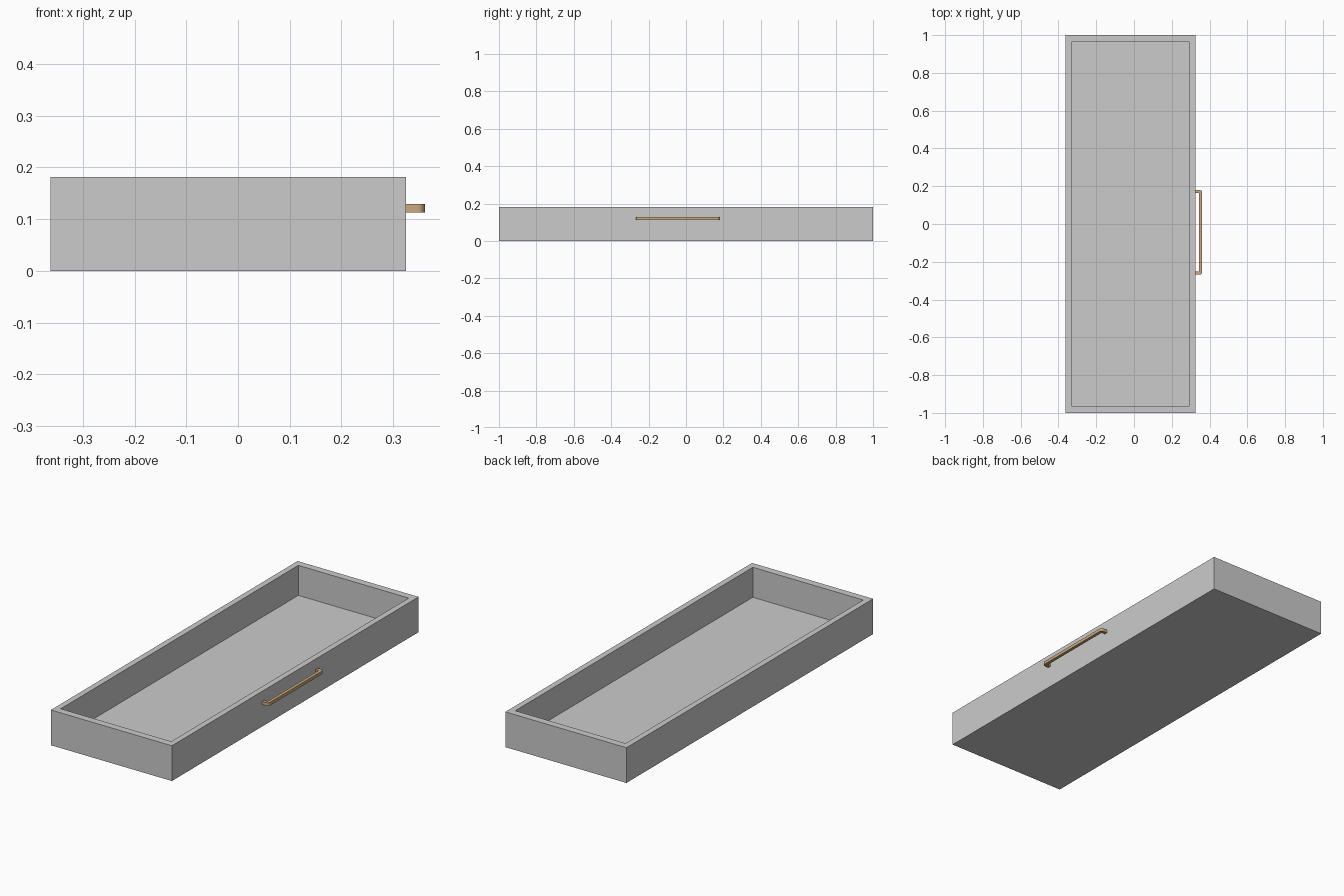
import bpy, bmesh, math

if "Cube" in bpy.data.objects:
    bpy.data.objects.remove(bpy.data.objects["Cube"])

X0, X1, Y, H = -0.362, 0.325, 1.0, 0.181   # outer tray extents
WALL_X, WALL_Y, FLOOR = 0.03, 0.037, 0.027


def add_object(name, bm):
    bmesh.ops.recalc_face_normals(bm, faces=bm.faces[:])
    mesh = bpy.data.meshes.new(name)
    bm.to_mesh(mesh)
    bm.free()
    obj = bpy.data.objects.new(name, mesh)
    bpy.context.collection.objects.link(obj)
    return obj


def extrude_outline(points, z0, z1):
    bm = bmesh.new()
    face = bm.faces.new([bm.verts.new((x, y, z0)) for x, y in points])
    res = bmesh.ops.extrude_face_region(bm, geom=[face])
    for v in res["geom"]:
        if isinstance(v, bmesh.types.BMVert):
            v.co.z = z1
    return bm


def arc(cx, cy, r, a0, a1, n=6):
    angles = [math.radians(a0 + (a1 - a0) * i / n) for i in range(n + 1)]
    return [(cx + r * math.cos(a), cy + r * math.sin(a)) for a in angles]


# Open tray: box with inset top pushed down to the floor
bm = extrude_outline([(X0, -Y), (X1, -Y), (X1, Y), (X0, Y)], 0, H)
bm.normal_update()
top = max(bm.faces, key=lambda f: f.calc_center_median().z)
inner = bmesh.ops.extrude_face_region(bm, geom=[top])
bmesh.ops.delete(bm, geom=[top], context='FACES_ONLY')
rim = [v for v in inner["geom"] if isinstance(v, bmesh.types.BMVert)]
for v in rim:
    v.co.x += WALL_X if v.co.x < 0 else -WALL_X
    v.co.y += WALL_Y if v.co.y < 0 else -WALL_Y
cap = [f for f in inner["geom"] if isinstance(f, bmesh.types.BMFace)]
well = bmesh.ops.extrude_face_region(bm, geom=cap)
bmesh.ops.delete(bm, geom=cap, context='FACES_ONLY')
for v in well["geom"]:
    if isinstance(v, bmesh.types.BMVert):
        v.co.z = FLOOR
add_object("drawer_tray", bm)

# Pull handle: U-shaped bar with rounded outer corners
HX, Y0, Y1, T, R, r = 0.361, -0.268, 0.180, 0.016, 0.014, 0.004
outline = [(X1, Y0)] + arc(HX - R, Y0 + R, R, -90, 0) + arc(HX - R, Y1 - R, R, 0, 90)
outline += [(X1, Y1), (X1, Y1 - T)]
outline += arc(HX - T - r, Y1 - T - r, r, 90, 0, 3) + arc(HX - T - r, Y0 + T + r, r, 0, -90, 3)
outline += [(X1, Y0 + T)]
handle = add_object("pull_handle", extrude_outline(outline, 0.113, 0.129))
brass = bpy.data.materials.new("brass")
brass.diffuse_color = (0.6, 0.4, 0.2, 1)
brass.use_nodes = True
brass.node_tree.nodes["Principled BSDF"].inputs["Base Color"].default_value = brass.diffuse_color
handle.data.materials.append(brass)
bpy.context.view_layer.objects.active = handle
handle.select_set(True)
bpy.ops.object.shade_smooth_by_angle()
